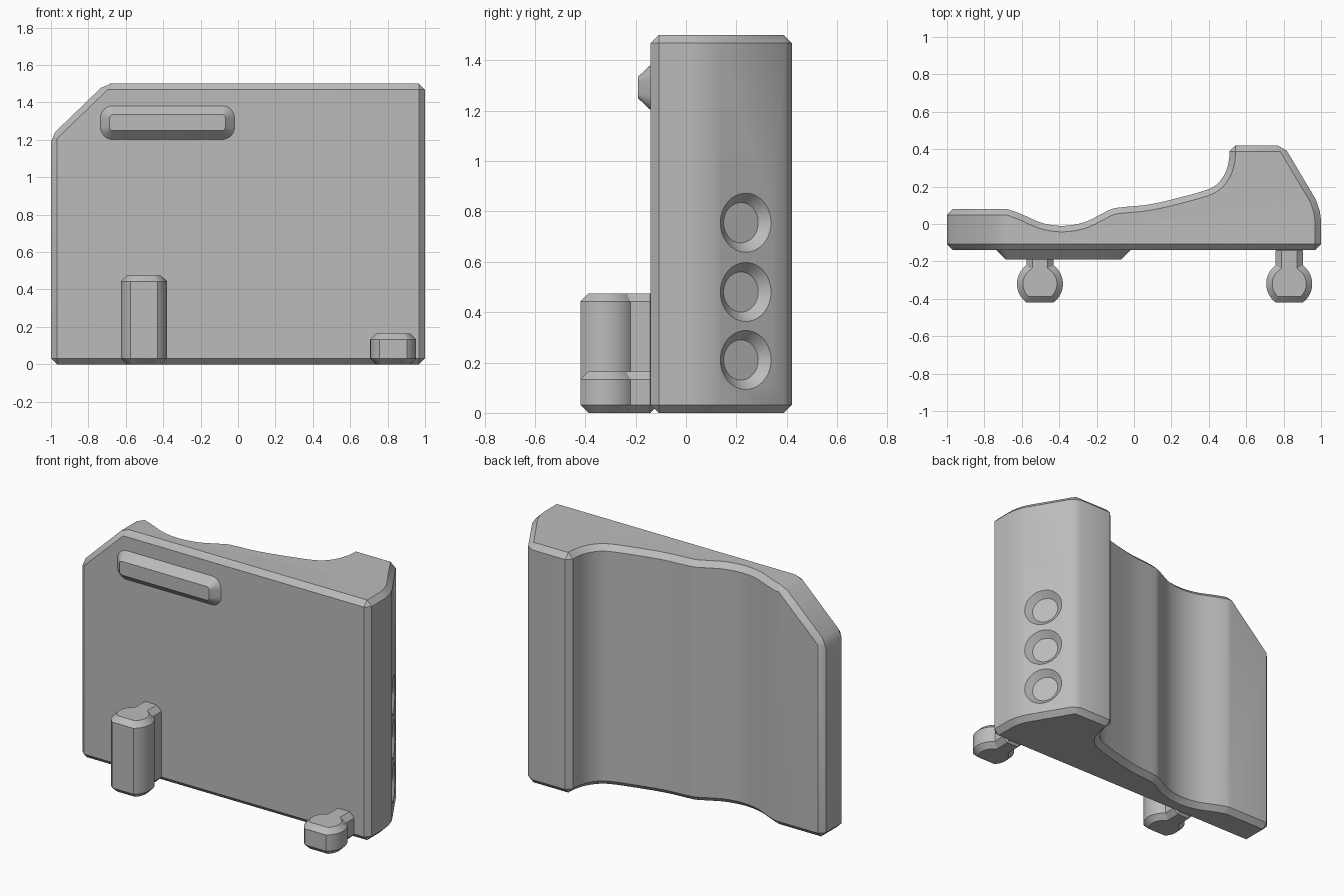
import bpy, bmesh, math
from mathutils import Vector, Matrix

if "Cube" in bpy.data.objects:
    bpy.data.objects.remove(bpy.data.objects["Cube"], do_unlink=True)

grey = bpy.data.materials.new("plain_grey")
grey.use_nodes = True
GREY = (0.5, 0.5, 0.5, 1)
grey.diffuse_color = GREY
grey.node_tree.nodes["Principled BSDF"].inputs["Base Color"].default_value = GREY
CHAMFER = 0.032


def finish(name, bm):
    bmesh.ops.recalc_face_normals(bm, faces=bm.faces[:])
    mesh = bpy.data.meshes.new(name)
    bm.to_mesh(mesh)
    bm.free()
    mesh.materials.append(grey)
    obj = bpy.data.objects.new(name, mesh)
    bpy.context.collection.objects.link(obj)
    return obj


def smooth(obj):
    bpy.ops.object.select_all(action='DESELECT')
    obj.select_set(True)
    bpy.context.view_layer.objects.active = obj
    bpy.ops.object.shade_smooth_by_angle(angle=math.radians(30))


def prism(outline, height):
    bm = bmesh.new()
    face = bm.faces.new([bm.verts.new((x, y, 0)) for x, y in outline])
    top = bmesh.ops.extrude_face_region(bm, geom=[face])["geom"]
    for v in top:
        if isinstance(v, bmesh.types.BMVert):
            v.co.z = height
    bmesh.ops.recalc_face_normals(bm, faces=bm.faces[:])
    return bm


def chamfer(bm, min_angle):
    bm.normal_update()
    edges = [e for e in bm.edges
             if e.calc_face_angle(0) > math.radians(min_angle)]
    bmesh.ops.bevel(bm, geom=edges, offset=CHAMFER, offset_type='OFFSET',
                    segments=1, profile=0.5, affect='EDGES', clamp_overlap=False)


def spline(points, steps=4):
    """Smooth curve through all points but the first and last."""
    p = [Vector(q) for q in points]
    out = []
    for a, b, c, d in zip(p, p[1:], p[2:], p[3:]):
        for i in range(steps):
            t = i / steps
            out.append(0.5 * (2 * b + (c - a) * t + (2 * a - 5 * b + 4 * c - d) * t * t
                              + (3 * b - a - 3 * c + d) * t ** 3))
    return out + [p[-2]]


# Body: plan outline with a wavy back and a raised post on the left
back = spline([(.51, .42), (.51, .36), (.495, .29), (.46, .23), (.4, .187),
               (.25, .143), (.085, .105), (-.06, .09), (-.12, .08), (-.18, .05),
               (-.27, .008), (-.38, -.01), (-.49, .005), (-.6, .052),
               (-.68, .08), (-.74, .08)])
outline = [(-1, -.14), (1, -.14), (1, .02), (.993, .07), (.973, .13),
           (.8, .42), (.51, .42)] + back + [(-1, .08)]
bm = prism(outline, 1.5)

# Sloped upper corner
cut = bmesh.ops.bisect_plane(
    bm, geom=bm.verts[:] + bm.edges[:] + bm.faces[:], plane_co=(-1, 0, 1.22),
    plane_no=(-.28, 0, .29), clear_outer=True)["geom_cut"]
bmesh.ops.contextual_create(bm, geom=[g for g in cut if isinstance(g, bmesh.types.BMEdge)])
bmesh.ops.recalc_face_normals(bm, faces=bm.faces[:])
chamfer(bm, 35)
body = finish("body", bm)

# Three countersunk dimples in the slanted side of the post
normal = Vector((.29, .173, 0)).normalized()
turn = normal.to_track_quat('Z', 'Y').to_matrix().to_4x4()
bm = bmesh.new()
for z in (.21, .48, .755):
    place = Matrix.Translation(Vector((.909, .237, z))) @ turn
    bmesh.ops.create_cone(bm, cap_ends=True, segments=48, radius1=.08, radius2=.154,
                          depth=.074, matrix=place)
cutter = finish("dimple_cutter", bm)
cutter.hide_render = True
mod = body.modifiers.new("dimples", 'BOOLEAN')
mod.operation = 'DIFFERENCE'
mod.solver = 'EXACT'
mod.object = cutter
bpy.context.view_layer.objects.active = body
bpy.ops.object.modifier_apply(modifier=mod.name)
bpy.data.objects.remove(cutter, do_unlink=True)
smooth(body)


# Pegs: round head with a flat front on a narrow stem
def peg(name, cx, height, radius=.123, cy=-.32, stem=.073):
    start = math.acos(stem / radius)
    flat = -math.acos(stem / radius)
    n = 16
    right = [(stem, -.11)] + [
        (radius * math.cos(a), cy + radius * math.sin(a))
        for a in (start + (flat - start) * i / n for i in range(n + 1))]
    left = [(-x, y) for x, y in reversed(right)]
    bm = prism([(cx + x, y) for x, y in right + left], height)
    chamfer(bm, 65)
    smooth(finish(name, bm))


peg("tall_peg", -.503, .475)
peg("short_peg", .83, .165)


# Grip bar: rounded rectangle tapering outwards
def rounded(bm, w, h, r, y, n=8):
    ring = []
    for k, (sx, sz) in enumerate(((1, 1), (-1, 1), (-1, -1), (1, -1))):
        for i in range(n + 1):
            a = math.pi / 2 * (k + i / n)
            ring.append(bm.verts.new((-.377 + sx * (w - r) + r * math.cos(a), y,
                                      1.292 + sz * (h - r) + r * math.sin(a))))
    return ring


bm = bmesh.new()
rings = [rounded(bm, .358, .09, .065, -.12), rounded(bm, .358, .09, .065, -.14),
         rounded(bm, .309, .043, .018, -.19)]
for a, b in zip(rings, rings[1:]):
    for i in range(len(a)):
        j = (i + 1) % len(a)
        bm.faces.new((a[i], a[j], b[j], b[i]))
bm.faces.new(rings[0])
bm.faces.new(rings[-1])
smooth(finish("grip_bar", bm))
